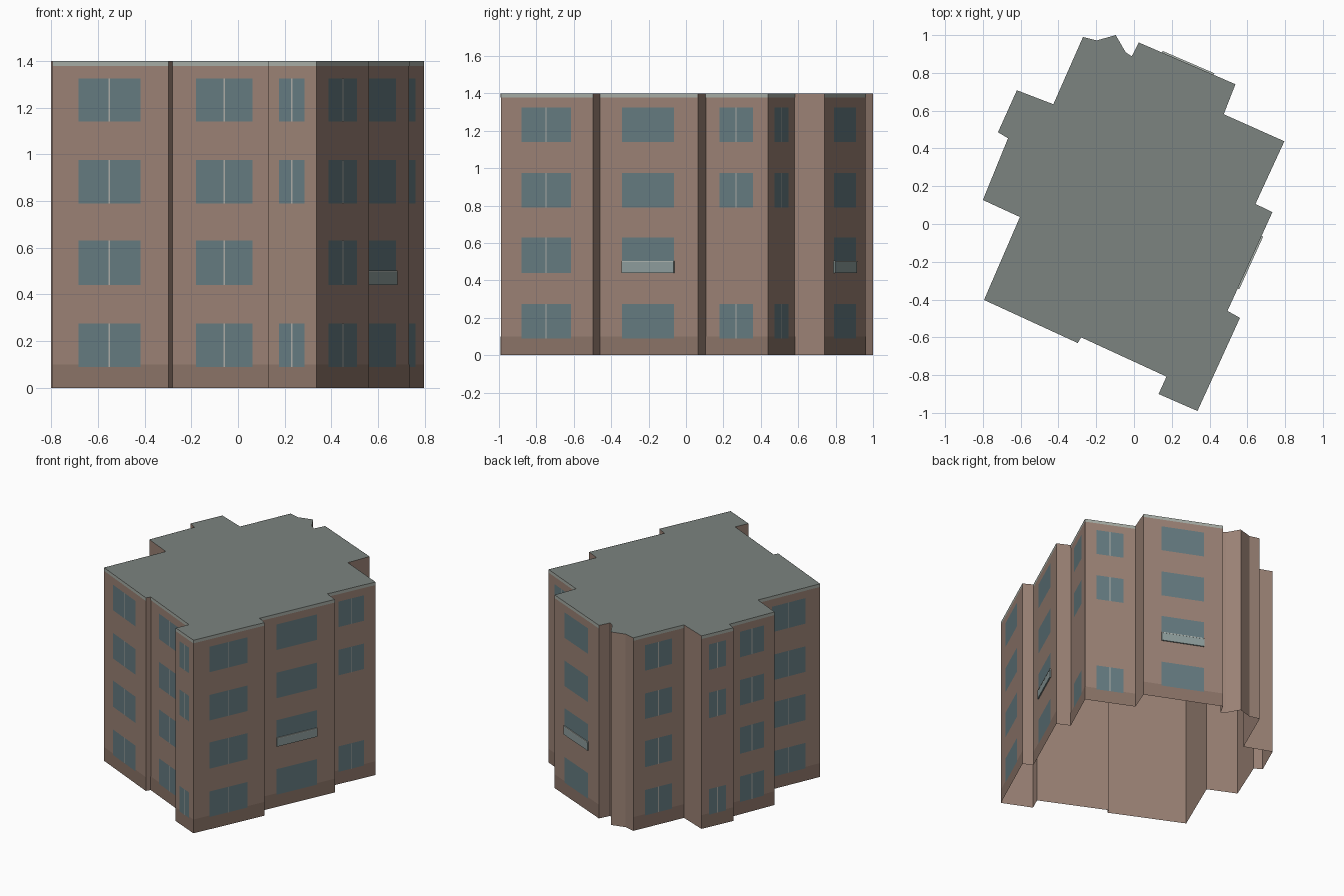
import bpy, bmesh
from mathutils import Vector

if "Cube" in bpy.data.objects:
    bpy.data.objects.remove(bpy.data.objects["Cube"])

H = 1.4
WIN = [(0.09, 0.275), (0.44, 0.63), (0.79, 0.975), (1.14, 1.325)]
ALL, GAP = (0, 1, 2, 3), (0, 2, 3)

# Footprint, counter-clockwise; facade kind belongs to the wall starting at the point:
# p = plain, f = four paired windows, g = paired windows but none on floor 1, b = single panes + balcony
PLAN = [(-.794, -.402, 'f'), (-.298, -.63, 'p'), (-.28, -.60, 'f'), (.172, -.808, 'p'),
        (.13, -.90, 'g'), (.336, -.99, 'f'), (.561, -.497, 'p'), (.495, -.46, 'b'),
        (.733, .063, 'p'), (.643, .106, 'g'), (.796, .438, 'g'), (.475, .581, 'p'),
        (.537, .74, 'b'), (.025, .961, 'p'), (-.012, .888, 'p'), (-.044, .909, 'p'),
        (-.097, 1.0, 'p'), (-.197, .972, 'p'), (-.27, .99, 'f'), (-.427, .634, 'p'),
        (-.62, .708, 'g'), (-.72, .486, 'p'), (-.667, .454, 'f'), (-.80, .127, 'p'),
        (-.604, .037, 'f')]

COLORS = {'walls': (.33, .225, .18), 'roof': (.2, .23, .215), 'base_band': (.26, .175, .138),
          'roof_trim': (.39, .42, .38), 'windows': (.13, .2, .22),
          'window_mullions': (.42, .42, .39), 'balcony_panels': (.27, .34, .335),
          'balcony_rails': (.42, .46, .43)}
parts = {name: bmesh.new() for name in COLORS}


def face(part, pts):
    bm = parts[part]
    bm.faces.new([bm.verts.new(p) for p in pts])


def panel(part, a, b, t0, t1, z0, z1, off):
    """Upright quad on wall a-b between fractions t0..t1, pushed out by off."""
    n = Vector((b.y - a.y, a.x - b.x, 0)).normalized() * off
    p, q = a.lerp(b, t0) + n, a.lerp(b, t1) + n
    face(part, [p + Vector((0, 0, z0)), q + Vector((0, 0, z0)),
                q + Vector((0, 0, z1)), p + Vector((0, 0, z1))])


def box(part, a, b, t0, t1, z0, z1, depth):
    """Shallow closed block standing out from wall a-b."""
    n = Vector((b.y - a.y, a.x - b.x, 0)).normalized() * depth
    p, q = a.lerp(b, t0), a.lerp(b, t1)
    ring = [p, p + n, q + n, q]
    lo = [v + Vector((0, 0, z0)) for v in ring]
    hi = [v + Vector((0, 0, z1)) for v in ring]
    face(part, hi)
    face(part, lo[::-1])
    for i in range(4):
        j = (i + 1) % 4
        face(part, [lo[i], lo[j], hi[j], hi[i]])


corners = [Vector((x, y, 0)) for x, y, _ in PLAN]
face('roof', [c + Vector((0, 0, H)) for c in corners])

for i, (_, _, kind) in enumerate(PLAN):
    a, b = corners[i], corners[(i + 1) % len(PLAN)]
    panel('walls', a, b, 0, 1, 0, H, 0)
    if kind == 'p':
        continue
    # Facade bands
    panel('base_band', a, b, 0, 1, 0, 0.1, 0.001)
    panel('roof_trim', a, b, 0, 1, 1.378, H, 0.001)
    # Windows with central mullion
    t0, t1 = 0.225, 0.76
    mid, half = (t0 + t1) / 2, 0.003 / (b - a).length
    for f in (GAP if kind == 'g' else ALL):
        z0, z1 = WIN[f]
        panel('windows', a, b, t0, t1, z0, z1, 0.002)
        if kind != 'b':
            panel('window_mullions', a, b, mid - half, mid + half, z0, z1, 0.003)
    # Balcony on floor 1
    if kind == 'b':
        box('balcony_panels', a, b, t0, t1, 0.44, 0.497, 0.008)
        box('balcony_rails', a, b, t0, t1, 0.497, 0.503, 0.009)

for name, bm in parts.items():
    bmesh.ops.remove_doubles(bm, verts=bm.verts, dist=1e-5)
    mesh = bpy.data.meshes.new(name)
    bm.to_mesh(mesh)
    bm.free()
    mat = bpy.data.materials.new(name + '_color')
    mat.diffuse_color = (*COLORS[name], 1)
    mat.use_nodes = True
    mat.node_tree.nodes["Principled BSDF"].inputs["Base Color"].default_value = mat.diffuse_color
    mesh.materials.append(mat)
    bpy.context.collection.objects.link(bpy.data.objects.new(name, mesh))
